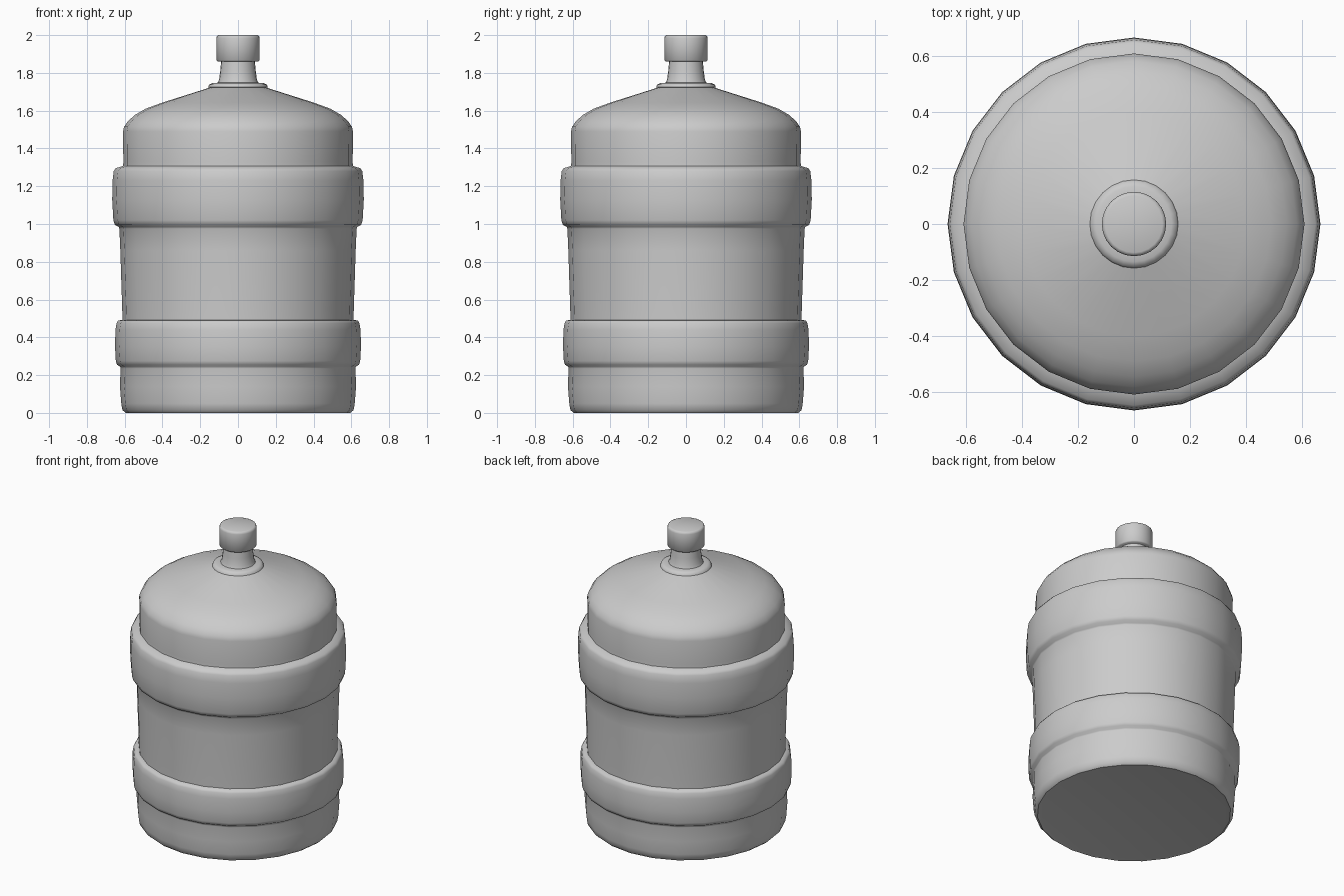
import bpy, math

if "Cube" in bpy.data.objects:
    bpy.data.objects.remove(bpy.data.objects["Cube"])

SIDES = 24


def lathe(name, profile, angle=35):
    """Revolve (radius, height) points around z; zero radius makes a pole."""
    verts, faces, rings = [], [], []
    for r, z in profile:
        start = len(verts)
        if r == 0:
            verts.append((0, 0, z))
            rings.append([start] * SIDES)
        else:
            for i in range(SIDES):
                a = 2 * math.pi * i / SIDES
                verts.append((r * math.cos(a), r * math.sin(a), z))
            rings.append(list(range(start, start + SIDES)))
    for low, high in zip(rings, rings[1:]):
        for i in range(SIDES):
            j = (i + 1) % SIDES
            quad = [low[i], low[j], high[j], high[i]]
            faces.append(list(dict.fromkeys(quad)))
    mesh = bpy.data.meshes.new(name)
    mesh.from_pydata(verts, [], faces)
    obj = bpy.data.objects.new(name, mesh)
    bpy.context.collection.objects.link(obj)
    bpy.ops.object.select_all(action='DESELECT')
    obj.select_set(True)
    bpy.context.view_layer.objects.active = obj
    bpy.ops.object.shade_smooth_by_angle(angle=math.radians(angle))
    return obj


# Bottle: base, lower band, waist, upper band, shoulder, collar and neck
base = [(0, 0.005), (0.57, 0.005), (0.595, 0.0), (0.612, 0.015),
        (0.618, 0.05), (0.625, 0.14), (0.622, 0.235)]
lower_band = [(0.624, 0.245), (0.641, 0.255), (0.647, 0.275), (0.651, 0.35),
              (0.649, 0.44), (0.643, 0.475), (0.635, 0.488), (0.612, 0.493)]
waist = [(0.613, 0.55), (0.618, 0.7), (0.623, 0.86), (0.628, 0.975)]
upper_band = [(0.632, 0.985), (0.652, 0.996), (0.660, 1.02), (0.666, 1.13),
              (0.664, 1.23), (0.658, 1.28), (0.648, 1.295), (0.608, 1.308)]
shoulder = [(0.607, 1.33), (0.609, 1.49), (0.603, 1.515), (0.582, 1.545),
            (0.545, 1.578), (0.49, 1.61), (0.40, 1.643), (0.15, 1.722)]
collar = [(0.158, 1.724), (0.153, 1.738), (0.135, 1.746), (0.107, 1.748)]
neck = [(0.100, 1.765), (0.094, 1.81), (0.089, 1.862)]
lathe("bottle", base + lower_band + waist + upper_band + shoulder + collar + neck, 50)

# Screw cap with softened rims
lathe("cap", [(0, 1.86), (0.108, 1.86), (0.115, 1.867), (0.115, 1.985),
              (0.111, 1.996), (0.102, 2.0), (0, 2.0)], 50)
